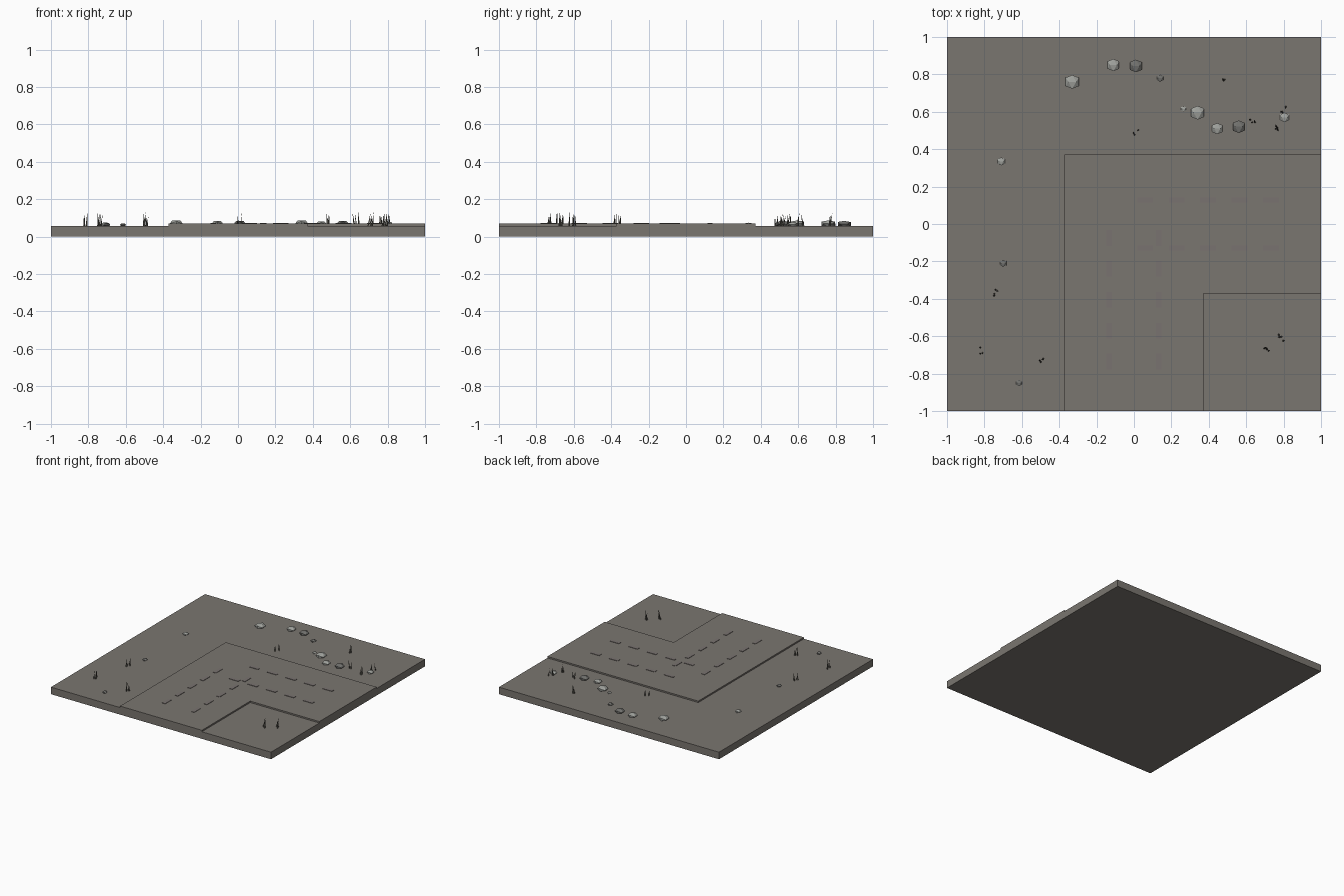
import bpy, bmesh, math, random
from mathutils import Matrix, Vector

if "Cube" in bpy.data.objects:
    bpy.data.objects.remove(bpy.data.objects["Cube"])

random.seed(4)

def material(name, rgb):
    m = bpy.data.materials.new(name)
    m.diffuse_color = (*rgb, 1)
    m.use_nodes = True
    m.node_tree.nodes["Principled BSDF"].inputs["Base Color"].default_value = m.diffuse_color
    return m

GROUND = material("dusty ground", (0.195, 0.18, 0.16))
MARK = material("faded track", (0.19, 0.17, 0.16))
PALE = material("pale stone", (0.36, 0.37, 0.345))
DARK = material("dark stone", (0.17, 0.17, 0.16))
GRASS = material("dry grass", (0.12, 0.115, 0.095))

def finish(bm, name, mat):
    bmesh.ops.recalc_face_normals(bm, faces=bm.faces)
    me = bpy.data.meshes.new(name)
    bm.to_mesh(me)
    bm.free()
    me.materials.append(mat)
    ob = bpy.data.objects.new(name, me)
    bpy.context.collection.objects.link(ob)
    return ob

def prism(name, outline, z0, z1, mat):
    bm = bmesh.new()
    face = bm.faces.new([bm.verts.new((x, y, z0)) for x, y in outline])
    ext = bmesh.ops.extrude_face_region(bm, geom=[face], use_keep_orig=True)
    top = [v for v in ext["geom"] if isinstance(v, bmesh.types.BMVert)]
    bmesh.ops.translate(bm, vec=(0, 0, z1 - z0), verts=top)
    return finish(bm, name, mat)

# Square base tile and raised L-shaped road bend
prism("base_tile", [(-1, -1), (1, -1), (1, 1), (-1, 1)], 0, 0.058, GROUND)
W = 0.372
prism("road_bend", [(-W, -1), (W, -1), (W, -W), (1, -W), (1, W), (-W, W)], 0.057, 0.07, GROUND)

# Rows of wheel-track marks along both arms of the road
def mark(name, x, y, sx, sy):
    prism(name, [(x - sx, y - sy), (x + sx, y - sy), (x + sx, y + sy), (x - sx, y + sy)],
          0.069, 0.073, MARK)

for i in range(5):
    for side in (-1, 1):
        mark("track_mark_across", 0.06 + 0.168 * i, 0.128 * side, 0.042, 0.014)
        mark("track_mark_along", 0.132 * side, -0.075 - 0.165 * i, 0.014, 0.042)

# Stones: squashed icosahedra
PHI = (1 + 5 ** 0.5) / 2
def stone(x, y, r, mat):
    bm = bmesh.new()
    k = r / PHI
    for a in (-1, 1):
        for b in (-PHI, PHI):
            for p in ((a, 0, b), (b, a, 0), (0, b, a)):
                bm.verts.new((x + p[0] * k, y + p[1] * k * 1.05, 0.058 + r * 0.32 + p[2] * k * 0.5))
    bmesh.ops.convex_hull(bm, input=bm.verts)
    finish(bm, "stone", mat)

for x, y, r in ((-0.33, 0.76, 0.035), (-0.11, 0.85, 0.031), (0.265, 0.615, 0.014),
                (0.34, 0.595, 0.035), (0.445, 0.51, 0.028), (0.805, 0.57, 0.024),
                (-0.71, 0.335, 0.02)):
    stone(x, y, r, PALE)
for x, y, r in ((0.01, 0.845, 0.032), (0.14, 0.78, 0.018), (0.56, 0.52, 0.032),
                (-0.70, -0.21, 0.017), (-0.615, -0.85, 0.016)):
    stone(x, y, r, DARK)

# Grass tufts: leaning thin spikes
def tuft(x, y, blades):
    bm = bmesh.new()
    for i in range(blades):
        a = random.uniform(0, 6.28)
        base = Vector((x + random.uniform(-0.015, 0.015), y + random.uniform(-0.02, 0.02), 0.056))
        h = random.uniform(0.05, 0.075)
        lean = Vector((math.cos(a), math.sin(a), 0)) * random.uniform(0.004, 0.016)
        ring = [bm.verts.new(base + Vector((math.cos(t), math.sin(t), 0)) * 0.005)
                for t in (a + j * math.pi / 2 for j in range(4))]
        tip = bm.verts.new(base + lean + Vector((0, 0, h)))
        bm.faces.new(ring)
        for j in range(4):
            bm.faces.new((ring[j], ring[(j + 1) % 4], tip))
    finish(bm, "grass_tuft", GRASS)

for x, y, n in ((0.01, 0.49, 3), (0.475, 0.76, 3), (0.635, 0.54, 3), (0.76, 0.52, 4),
                (0.80, 0.61, 3), (-0.735, -0.37, 4), (-0.81, -0.68, 3), (-0.495, -0.72, 4),
                (0.705, -0.68, 4), (0.785, -0.61, 4)):
    tuft(x, y, n)
